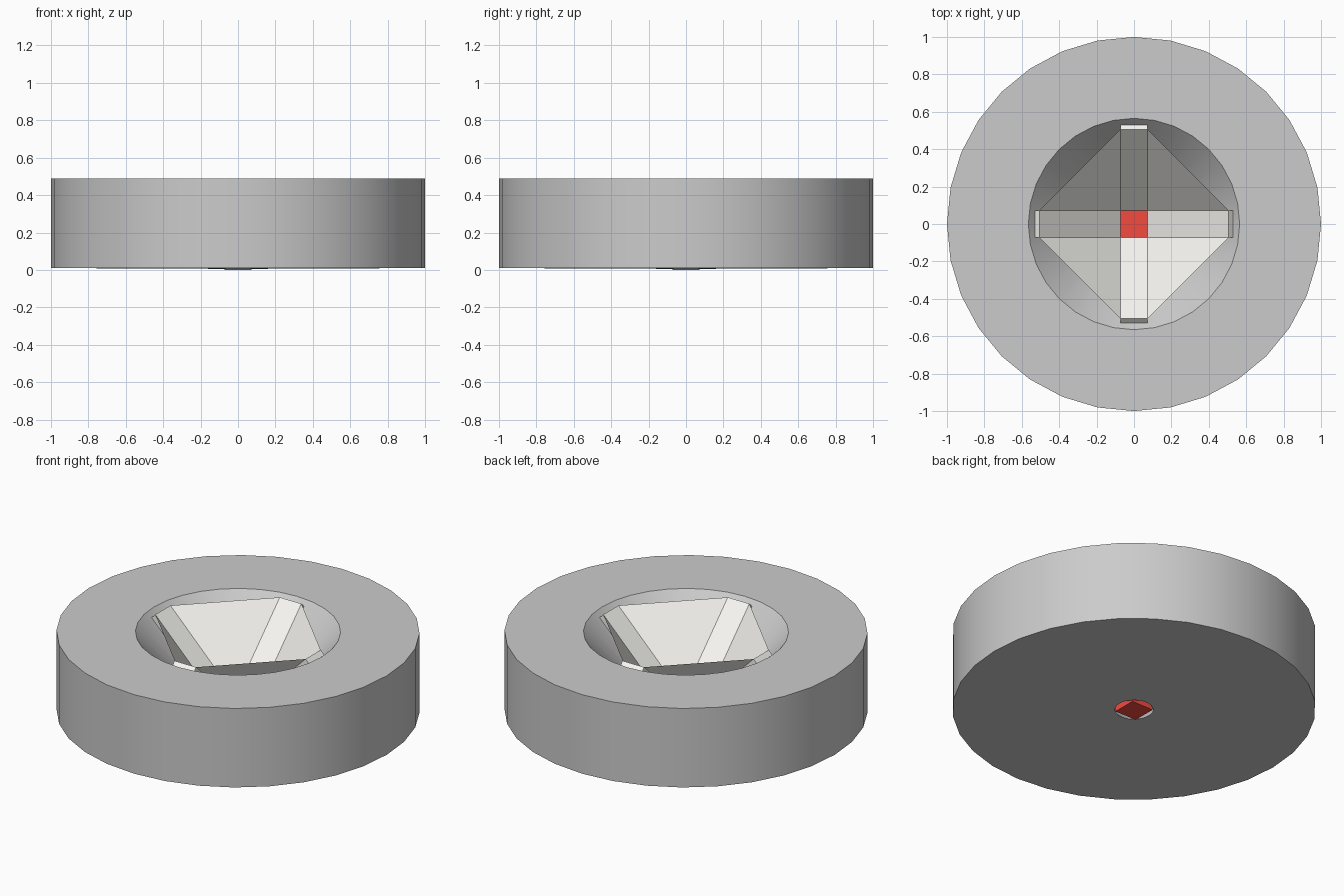
import bpy, bmesh
from math import sin, cos, pi
from mathutils import Matrix

if "Cube" in bpy.data.objects:
    bpy.data.objects.remove(bpy.data.objects["Cube"])


def material(name, rgb):
    m = bpy.data.materials.new(name)
    m.diffuse_color = (*rgb, 1)
    m.use_nodes = True
    m.node_tree.nodes["Principled BSDF"].inputs["Base Color"].default_value = m.diffuse_color
    return m


def add_object(name, bm, mat=None):
    me = bpy.data.meshes.new(name)
    bm.to_mesh(me)
    bm.free()
    ob = bpy.data.objects.new(name, me)
    bpy.context.collection.objects.link(ob)
    if mat:
        me.materials.append(mat)
    return ob


white = material("warm_white", (0.95, 0.94, 0.90))
red = material("red", (0.90, 0.07, 0.05))

SIDES = 32
H = 0.0725           # half width of the square centre and the arms
R, TOP = 0.505, 0.487  # inner end of the arms and their height
LOW = TOP - (R - H)  # 45 degree slope down to the centre
T = 0.025            # thickness offset of the arms

# Disc body with a conical recess and a small hole underneath
profile = [(1, 0.01), (1, 0.49), (0.565, 0.49), (0.105, 0.006)]
bm = bmesh.new()
rings = [[bm.verts.new((r * cos(2 * pi * i / SIDES), r * sin(2 * pi * i / SIDES), z))
          for i in range(SIDES)] for r, z in profile]
for k, ring in enumerate(rings):
    nxt = rings[(k + 1) % len(rings)]
    for i in range(SIDES):
        j = (i + 1) % SIDES
        bm.faces.new((ring[i], ring[j], nxt[j], nxt[i]))
bmesh.ops.recalc_face_normals(bm, faces=bm.faces)
body = add_object("disc_body", bm)
bpy.context.view_layer.objects.active = body
body.select_set(True)
bpy.ops.object.shade_smooth_by_angle(angle=0.6)

# Sloping arms on four sides of the centre
bm = bmesh.new()
for q in range(4):
    turn = Matrix.Rotation(q * pi / 2, 4, 'Z')
    section = [(H, LOW), (R, TOP), (R + T, TOP - T), (H + T, LOW - T)]
    a, b = [[bm.verts.new(turn @ Matrix.Translation((x, y, z)).translation)
             for x, z in section] for y in (-H, H)]
    bm.faces.new(a)
    bm.faces.new(b[::-1])
    for i in range(4):
        j = (i + 1) % 4
        bm.faces.new((a[i], b[i], b[j], a[j]))
bmesh.ops.recalc_face_normals(bm, faces=bm.faces)
add_object("reflector_arms", bm, white)

# Triangular corner panels between the arms
bm = bmesh.new()
for q in range(4):
    turn = Matrix.Rotation(q * pi / 2, 4, 'Z')
    pts = [(H, H, LOW), (R, H, TOP), (H, R, TOP)]
    bm.faces.new([bm.verts.new(turn @ Matrix.Translation(p).translation) for p in pts])
add_object("reflector_corners", bm, white)

# Red block in the centre
bm = bmesh.new()
bmesh.ops.create_cube(bm, size=1, matrix=Matrix.Translation((0, 0, LOW / 2))
                      @ Matrix.Diagonal((2 * H, 2 * H, LOW, 1)))
add_object("centre_block", bm, red)
